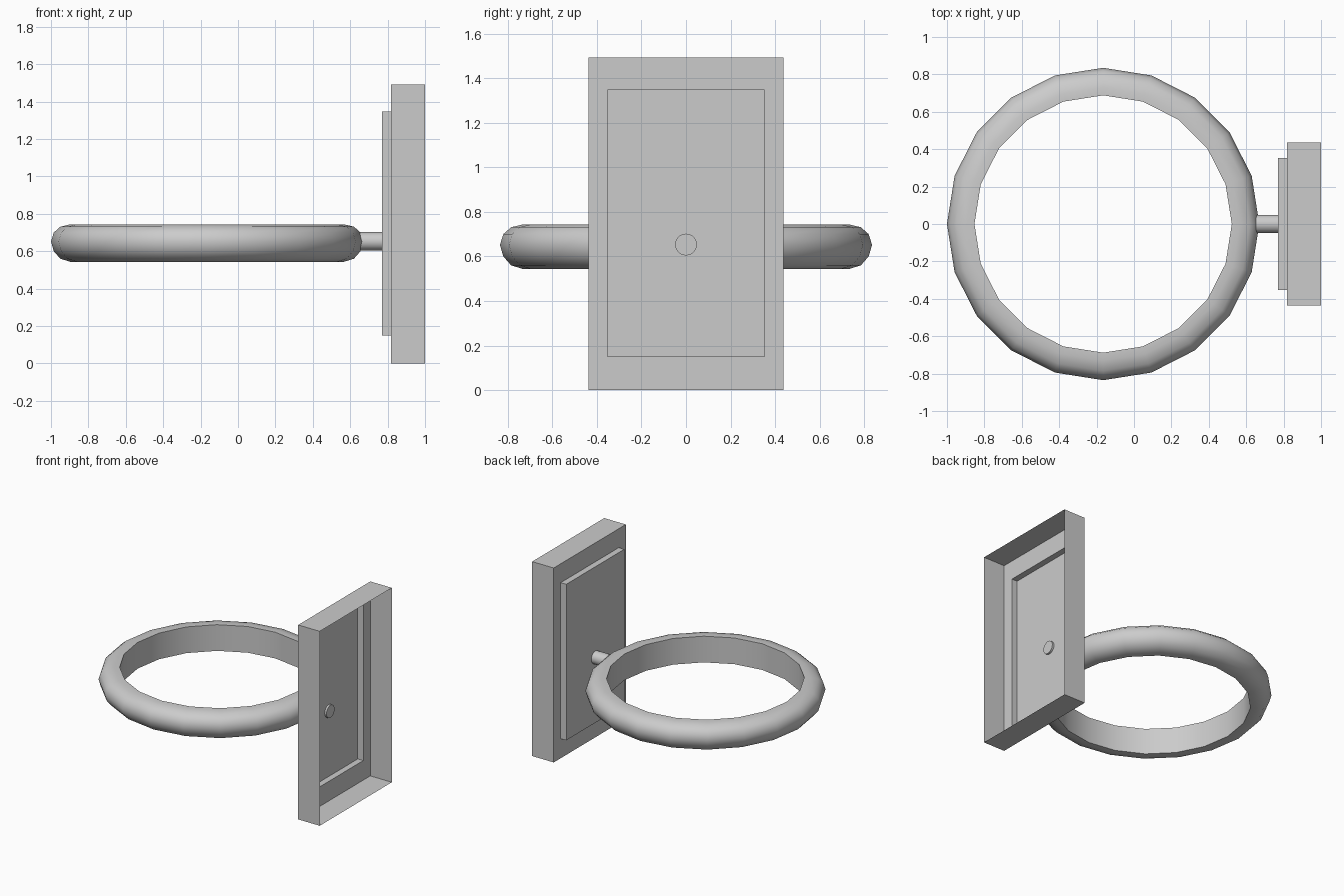
import bpy, bmesh
from math import sin, cos, pi, radians

if "Cube" in bpy.data.objects:
    bpy.data.objects.remove(bpy.data.objects["Cube"])


def finish(name, bm, smooth=False):
    bmesh.ops.recalc_face_normals(bm, faces=bm.faces)
    me = bpy.data.meshes.new(name)
    bm.to_mesh(me)
    bm.free()
    ob = bpy.data.objects.new(name, me)
    bpy.context.collection.objects.link(ob)
    if smooth:
        bpy.ops.object.select_all(action='DESELECT')
        ob.select_set(True)
        bpy.context.view_layer.objects.active = ob
        bpy.ops.object.shade_smooth_by_angle(angle=radians(40))
    return ob


def loft(bm, loops, wrap=False):
    """Join successive closed vertex loops with quads."""
    rows = [[bm.verts.new(p) for p in loop] for loop in loops]
    n = len(rows[0])
    pairs = list(zip(rows, rows[1:])) + ([(rows[-1], rows[0])] if wrap else [])
    for a, b in pairs:
        for i in range(n):
            j = (i + 1) % n
            bm.faces.new((a[i], a[j], b[j], b[i]))
    return rows


# Ring: flat inner wall with a rounded outside, 20 segments
SEG, CX = 20, -0.165
profile = [(0.688, 0.543), (0.73, 0.543), (0.785, 0.56), (0.82, 0.60), (0.835, 0.652),
           (0.82, 0.70), (0.785, 0.731), (0.73, 0.744), (0.688, 0.744)]
bm = bmesh.new()
loft(bm, [[(CX + r * cos(2 * pi * k / SEG), r * sin(2 * pi * k / SEG), z)
           for r, z in profile] for k in range(SEG)], wrap=True)
finish("hoop_ring", bm, smooth=True)

# Connecting rod from the ring into the plate
bm = bmesh.new()
rows = loft(bm, [[(x, 0.049 * cos(2 * pi * k / 20), 0.653 + 0.049 * sin(2 * pi * k / 20))
                  for k in range(20)] for x in (0.60, 0.785)])
for row in rows:
    bm.faces.new(row)
finish("connecting_rod", bm, smooth=True)


# Backboard: thin shell open at the back, with a raised front panel
def rect(x, hy, z0, z1):
    return [(x, -hy, z0), (x, hy, z0), (x, hy, z1), (x, -hy, z1)]


bm = bmesh.new()
rows = loft(bm, [rect(1.0, 0.437, 0.0, 1.492), rect(0.817, 0.437, 0.0, 1.492),
                 rect(0.817, 0.352, 0.15, 1.347), rect(0.77, 0.352, 0.15, 1.347)])
bm.faces.new(rows[-1])
bmesh.ops.recalc_face_normals(bm, faces=bm.faces)
finish("backboard_shell", bm)
